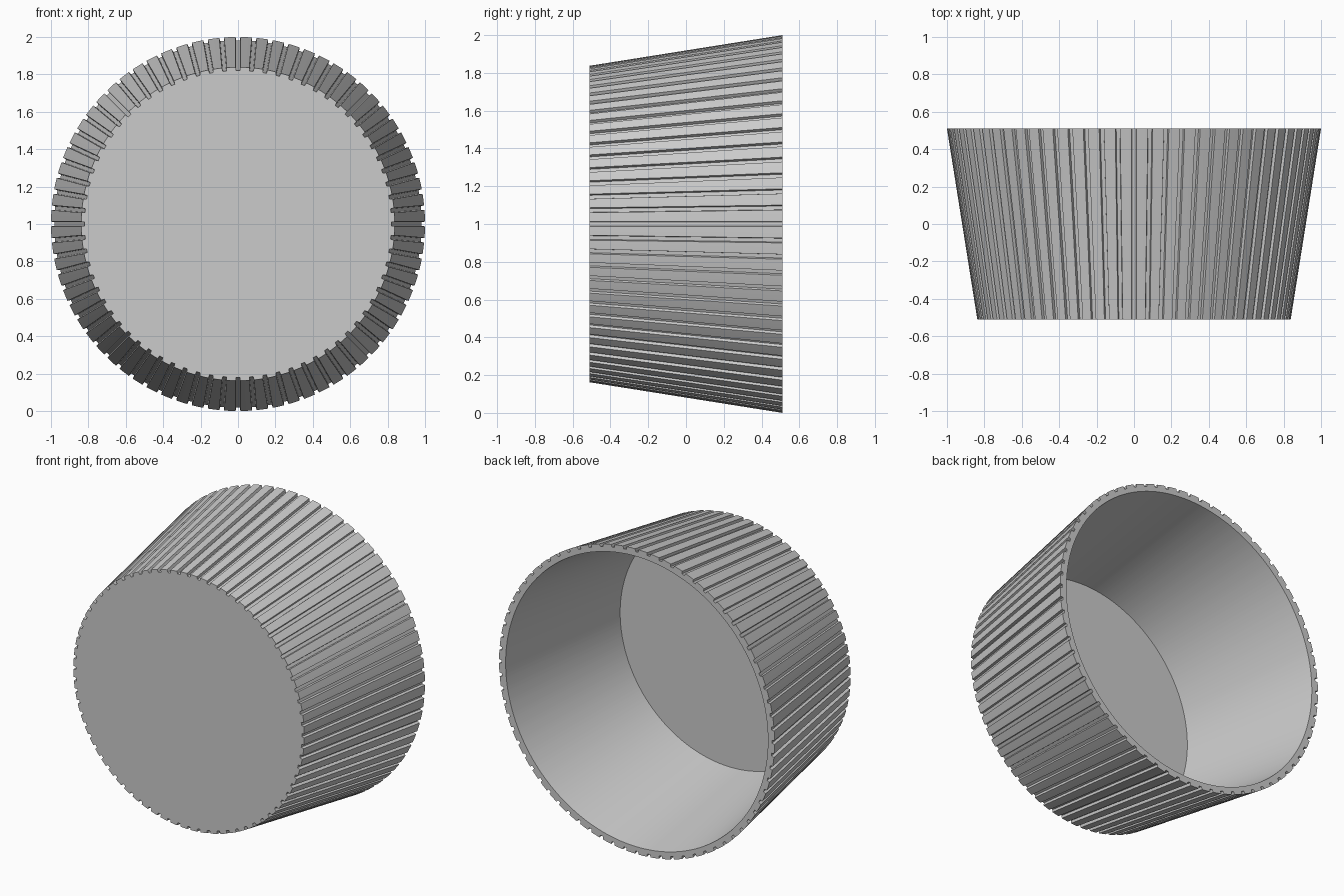
import bpy
import bmesh
import math

cube = bpy.data.objects.get("Cube")
if cube:
    bpy.data.objects.remove(cube, do_unlink=True)

GROOVES = 72
HALF_LENGTH = 0.51
FRONT_R, BACK_R = 0.838, 1.0
FLOOR_R, MOUTH_R = 0.80, 0.952
FLOOR_Y = -0.46
DEPTH = 0.018
HALF_WIDTH = 0.013
PITCH = math.tau / GROOVES

# Plain grey plastic
grey = bpy.data.materials.new("plain grey")
grey.use_nodes = True
colour = (0.6, 0.6, 0.6, 1.0)
grey.diffuse_color = colour
grey.node_tree.nodes["Principled BSDF"].inputs["Base Color"].default_value = colour

bm = bmesh.new()


def add_ring(radius, y, depth):
    """Ring around the y axis; depth cuts a groove at every pitch step."""
    wide, narrow = HALF_WIDTH / radius, 0.75 * HALF_WIDTH / radius
    section = [(-wide, 0), (-narrow, depth), (narrow, depth), (wide, 0), (PITCH / 2, 0)]
    ring = []
    for i in range(GROOVES):
        for offset, cut in section:
            a = i * PITCH + offset
            r = radius - cut
            ring.append(bm.verts.new((r * math.cos(a), y, 1 + r * math.sin(a))))
    return ring


def bridge(first, second):
    for i in range(len(first)):
        j = (i + 1) % len(first)
        bm.faces.new((first[i], first[j], second[j], second[i]))


# Grooved outer wall, flat rim, smooth inner wall
rings = [
    add_ring(FRONT_R, -HALF_LENGTH, DEPTH),
    add_ring(BACK_R, HALF_LENGTH, DEPTH),
    add_ring(MOUTH_R, HALF_LENGTH, 0),
    add_ring(FLOOR_R, FLOOR_Y, 0),
]
for first, second in zip(rings, rings[1:]):
    bridge(first, second)

# Closed front disc and inner floor
bm.faces.new(rings[0])
bm.faces.new(rings[-1])
bmesh.ops.recalc_face_normals(bm, faces=bm.faces)

mesh = bpy.data.meshes.new("grooved_cap")
bm.to_mesh(mesh)
bm.free()
mesh.materials.append(grey)
cap = bpy.data.objects.new("grooved_cap", mesh)
bpy.context.collection.objects.link(cap)

# Smooth walls with crisp groove edges
bpy.ops.object.select_all(action="DESELECT")
cap.select_set(True)
bpy.context.view_layer.objects.active = cap
bpy.ops.object.shade_smooth_by_angle(angle=math.radians(25))
